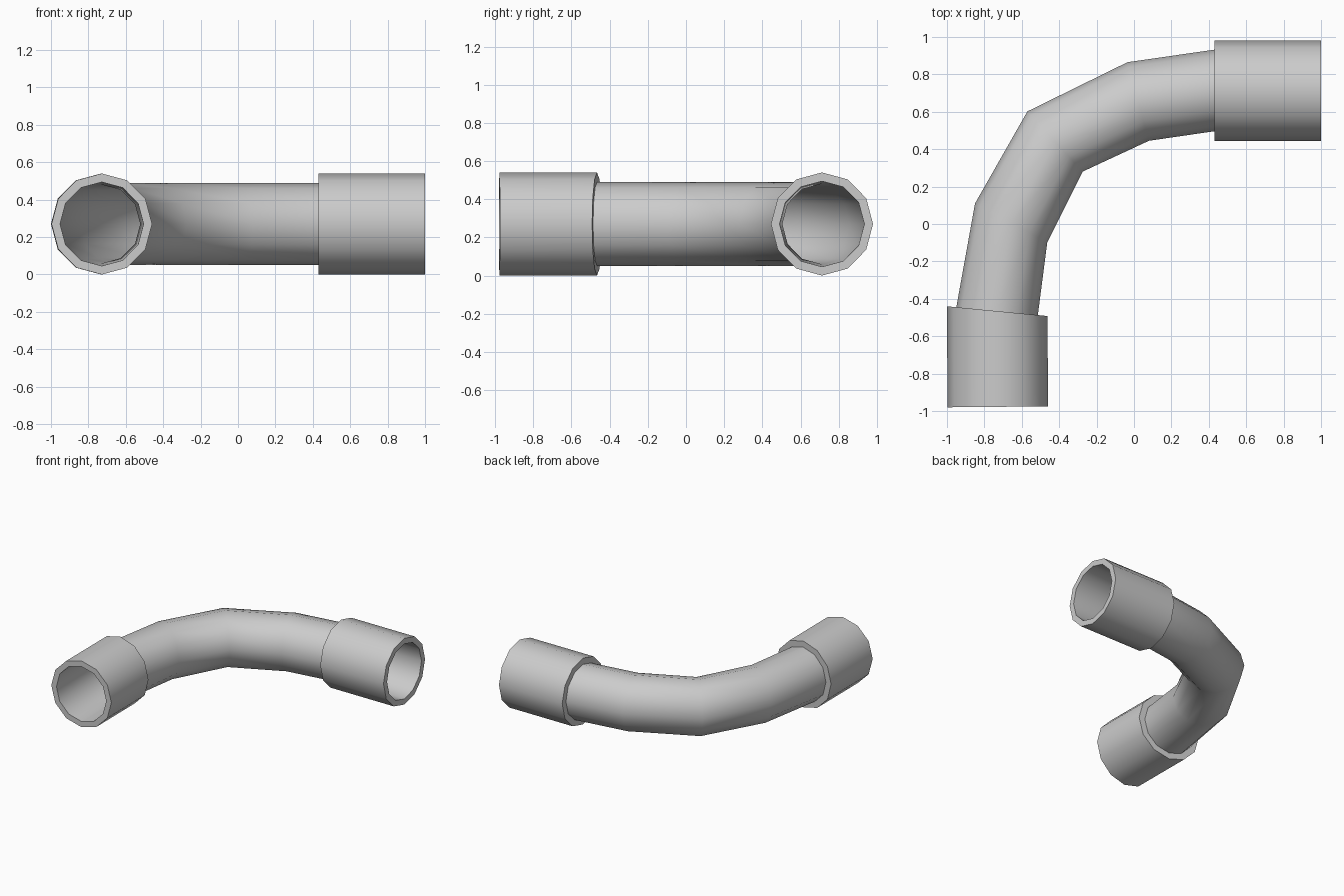
import bpy, bmesh, math
from mathutils import Vector

if "Cube" in bpy.data.objects:
    bpy.data.objects.remove(bpy.data.objects["Cube"])

SIDES = 12
ZC = 0.27  # height of the pipe axis

# Cross-sections along the bend: outer-side point and inner-side point (top view)
start_mouth = ((-0.997, -0.98), (-0.459, -0.975))
start_step = ((-1.0, -0.44), (-0.463, -0.492))
bend = [((-0.95, -0.445), (-0.514, -0.487)),
        ((-0.85, 0.11), (-0.464, -0.10)),
        ((-0.57, 0.602), (-0.275, 0.28)),
        ((-0.035, 0.865), (0.08, 0.445)),
        ((0.43, 0.932), (0.43, 0.496))]
end_step = ((0.43, 0.98), (0.43, 0.445))
end_mouth = ((1.0, 0.98), (1.0, 0.445))


def ring(bm, section, radius, scale=1.0):
    """Twelve-sided ring spanning a section, vertical radius given."""
    a, b = Vector(section[0]), Vector(section[1])
    mid, half = (a + b) / 2, (a - b) / 2 * scale
    out = []
    for i in range(SIDES):
        t = 2 * math.pi * i / SIDES
        p = mid + half * math.cos(t)
        out.append(bm.verts.new((p.x, p.y, ZC + radius * scale * math.sin(t))))
    return out


bm = bmesh.new()
# Outside: sleeve, bend, sleeve
rings = [ring(bm, start_mouth, 0.27), ring(bm, start_step, 0.27)]
rings += [ring(bm, s, 0.22) for s in bend]
rings += [ring(bm, end_step, 0.27), ring(bm, end_mouth, 0.27)]
# Bore: back through the inside to the first mouth
rings.append(ring(bm, end_mouth, 0.27, 0.83))
rings += [ring(bm, s, 0.22, 0.96) for s in reversed(bend)]
rings.append(ring(bm, start_mouth, 0.27, 0.83))

for k, r in enumerate(rings):
    n = rings[(k + 1) % len(rings)]
    for i in range(SIDES):
        j = (i + 1) % SIDES
        bm.faces.new((r[i], r[j], n[j], n[i]))
bmesh.ops.recalc_face_normals(bm, faces=bm.faces)

mesh = bpy.data.meshes.new("elbow_pipe")
bm.to_mesh(mesh)
bm.free()
pipe = bpy.data.objects.new("elbow_pipe", mesh)
bpy.context.collection.objects.link(pipe)

bpy.context.view_layer.objects.active = pipe
pipe.select_set(True)
bpy.ops.object.shade_smooth_by_angle(angle=math.radians(50))
